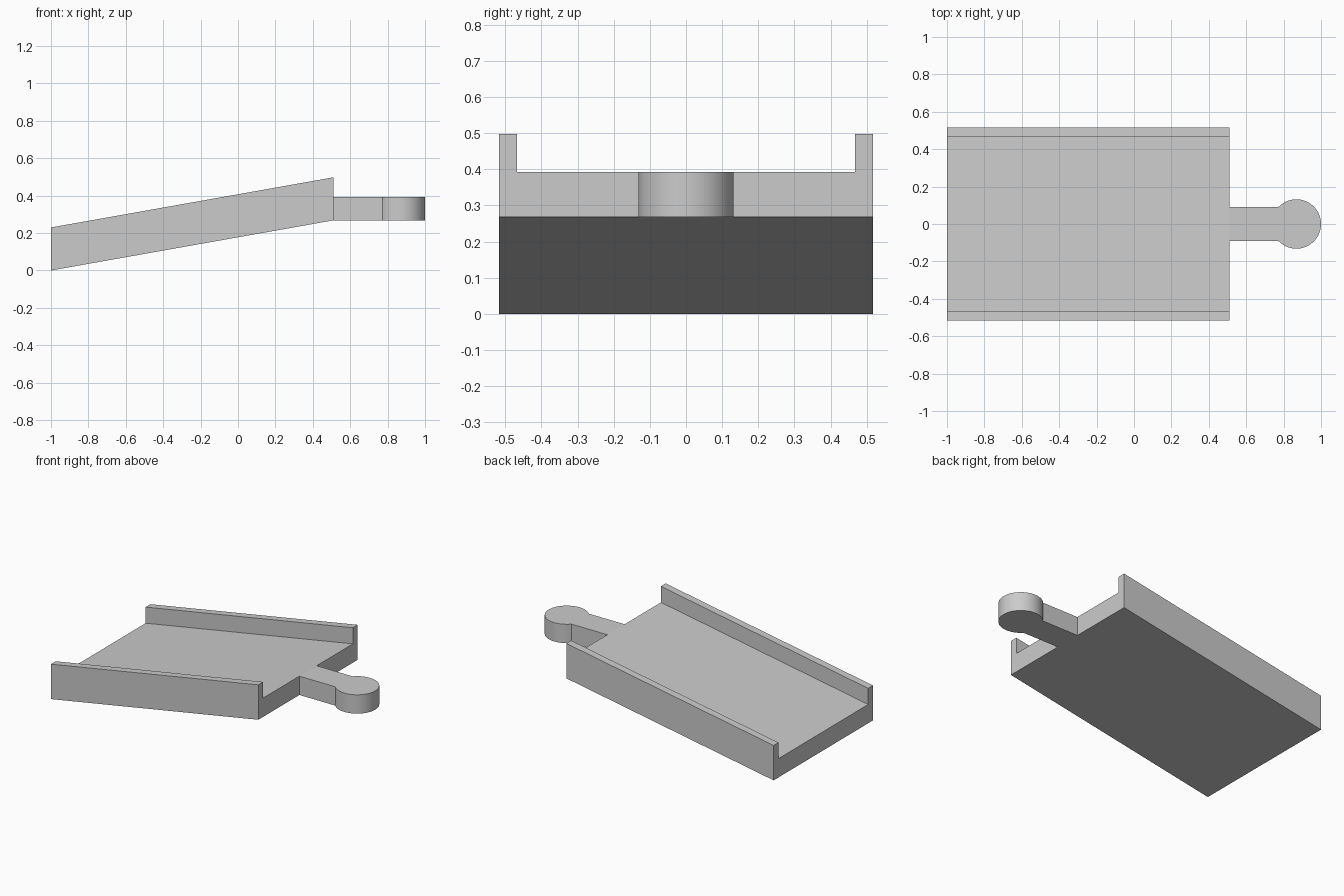
import bpy, bmesh, math
from mathutils import Vector

cube = bpy.data.objects.get("Cube")
if cube:
    bpy.data.objects.remove(cube, do_unlink=True)

grey = bpy.data.materials.new("plain_grey")
grey.use_nodes = True
colour = (0.6, 0.6, 0.6, 1)
grey.diffuse_color = colour
grey.node_tree.nodes["Principled BSDF"].inputs["Base Color"].default_value = colour

LOW_END, HIGH_END = -1.0, 0.51      # x of the ramp ends
RISE, DECK, RAIL = 0.268, 0.124, 0.23
HALF_WIDTH, RAIL_INNER = 0.517, 0.467


def extrude_profile(name, points, offset):
    """Fill a closed outline and sweep it along an offset."""
    bm = bmesh.new()
    face = bm.faces.new([bm.verts.new(p) for p in points])
    result = bmesh.ops.extrude_face_region(bm, geom=[face], use_keep_orig=True)
    moved = [v for v in result["geom"] if isinstance(v, bmesh.types.BMVert)]
    bmesh.ops.translate(bm, verts=moved, vec=Vector(offset))
    bmesh.ops.recalc_face_normals(bm, faces=bm.faces)
    mesh = bpy.data.meshes.new(name)
    bm.to_mesh(mesh)
    bm.free()
    mesh.materials.append(grey)
    obj = bpy.data.objects.new(name, mesh)
    bpy.context.collection.objects.link(obj)
    return obj


# Sloping channel: a U section swept up the incline, with upright ends
half = [(HALF_WIDTH, 0), (HALF_WIDTH, RAIL), (RAIL_INNER, RAIL), (RAIL_INNER, DECK)]
section = half + [(-y, z) for y, z in reversed(half)]
extrude_profile("ramp_channel", [(LOW_END, y, z) for y, z in section],
                (HIGH_END - LOW_END, 0, RISE))

# Level connector: a straight neck ending in a round head
RADIUS, NECK, STEPS = 0.132, 0.09, 40
centre = 1 - RADIUS
sweep = math.pi - math.asin(NECK / RADIUS)
outline = [(HIGH_END, -NECK, RISE)]
for i in range(STEPS + 1):
    a = sweep * (2 * i / STEPS - 1)
    outline.append((centre + RADIUS * math.cos(a), RADIUS * math.sin(a), RISE))
outline.append((HIGH_END, NECK, RISE))
connector = extrude_profile("connector_tab", outline, (0, 0, DECK))

# Round the head's side while keeping its rims crisp
bpy.ops.object.select_all(action="DESELECT")
connector.select_set(True)
bpy.context.view_layer.objects.active = connector
bpy.ops.object.shade_smooth_by_angle(angle=math.radians(30))
